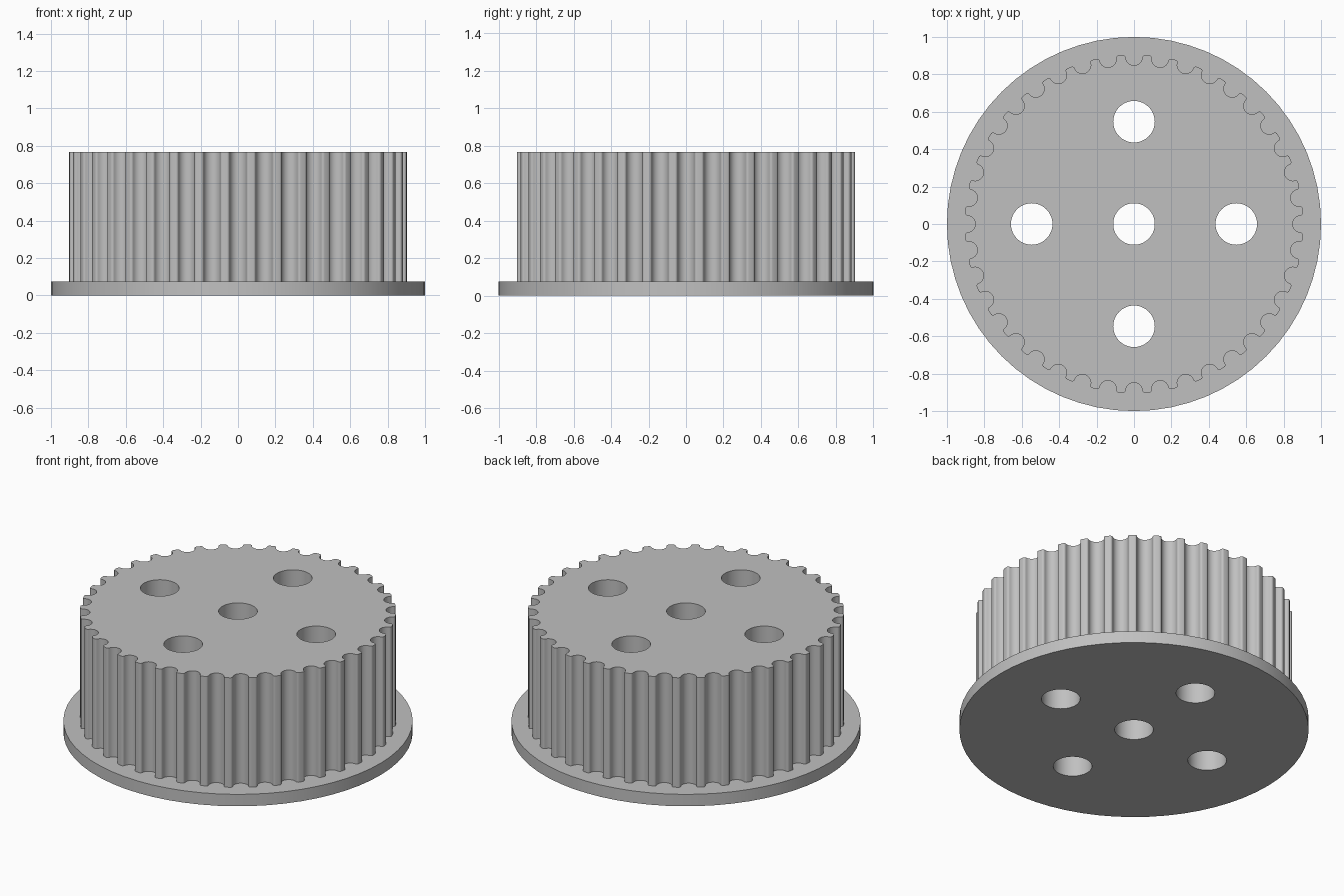
import bpy, bmesh
from math import pi, tau, cos, sin, atan2, acos

if "Cube" in bpy.data.objects:
    bpy.data.objects.remove(bpy.data.objects["Cube"], do_unlink=True)

FLANGE_TOP, DRUM_TOP = 0.075, 0.767
TEETH, TIP_R = 40, 0.905
GROOVE_R, GROOVE_CENTRE, FILLET_R = 0.045, 0.893, 0.0135
HOLE_R, HOLE_OFFSET = 0.111, 0.547

grey = bpy.data.materials.new("plain grey")
grey.use_nodes = True
colour = (0.53, 0.53, 0.53, 1)
grey.diffuse_color = colour
grey.node_tree.nodes["Principled BSDF"].inputs["Base Color"].default_value = colour


def arc(cx, cy, r, start, end, steps):
    return [(cx + r * cos(start + (end - start) * i / steps),
             cy + r * sin(start + (end - start) * i / steps)) for i in range(steps + 1)]


def circle(r, count, cx=0, cy=0):
    return arc(cx, cy, r, 0, tau, count)[:-1]


def toothed_outline():
    # half a groove: round bottom, then a fillet onto the tooth tip
    fr, d = TIP_R - FILLET_R, GROOVE_R + FILLET_R
    turn = acos((fr**2 + GROOVE_CENTRE**2 - d**2) / (2 * fr * GROOVE_CENTRE))
    fx, fy = fr * cos(turn), fr * sin(turn)
    to_fillet = atan2(fy, fx - GROOVE_CENTRE)
    half = arc(GROOVE_CENTRE, 0, GROOVE_R, pi, to_fillet, 8)
    half += arc(fx, fy, FILLET_R, to_fillet - pi, turn, 5)[1:]
    # mirror it, then repeat around the drum
    groove = [(x, -y) for x, y in reversed(half[1:])] + half
    points = []
    for i in range(TEETH):
        c, s = cos(tau * i / TEETH), sin(tau * i / TEETH)
        points += [(x * c - y * s, x * s + y * c) for x, y in groove]
    return points


def plate(name, outline, z0, z1):
    # fill the outline around the five holes and extrude it upwards
    centres = [(0, 0)] + circle(HOLE_OFFSET, 4)
    bm = bmesh.new()
    for loop in [outline] + [circle(HOLE_R, 48, *c) for c in centres]:
        verts = [bm.verts.new((x, y, z0)) for x, y in loop]
        for i, v in enumerate(verts):
            bm.edges.new((verts[i - 1], v))
    bmesh.ops.triangle_fill(bm, use_beauty=True, edges=bm.edges[:], normal=(0, 0, 1))
    top = bmesh.ops.extrude_face_region(bm, geom=bm.faces[:], use_keep_orig=True)["geom"]
    bmesh.ops.translate(bm, vec=(0, 0, z1 - z0),
                        verts=[g for g in top if isinstance(g, bmesh.types.BMVert)])
    bmesh.ops.recalc_face_normals(bm, faces=bm.faces[:])
    mesh = bpy.data.meshes.new(name)
    bm.to_mesh(mesh)
    bm.free()
    mesh.materials.append(grey)
    obj = bpy.data.objects.new(name, mesh)
    bpy.context.collection.objects.link(obj)
    bpy.ops.object.select_all(action="DESELECT")
    obj.select_set(True)
    bpy.context.view_layer.objects.active = obj
    bpy.ops.object.shade_smooth_by_angle(angle=pi / 6)


plate("flange", circle(1, 64), 0, FLANGE_TOP)
plate("toothed_drum", toothed_outline(), FLANGE_TOP, DRUM_TOP)
